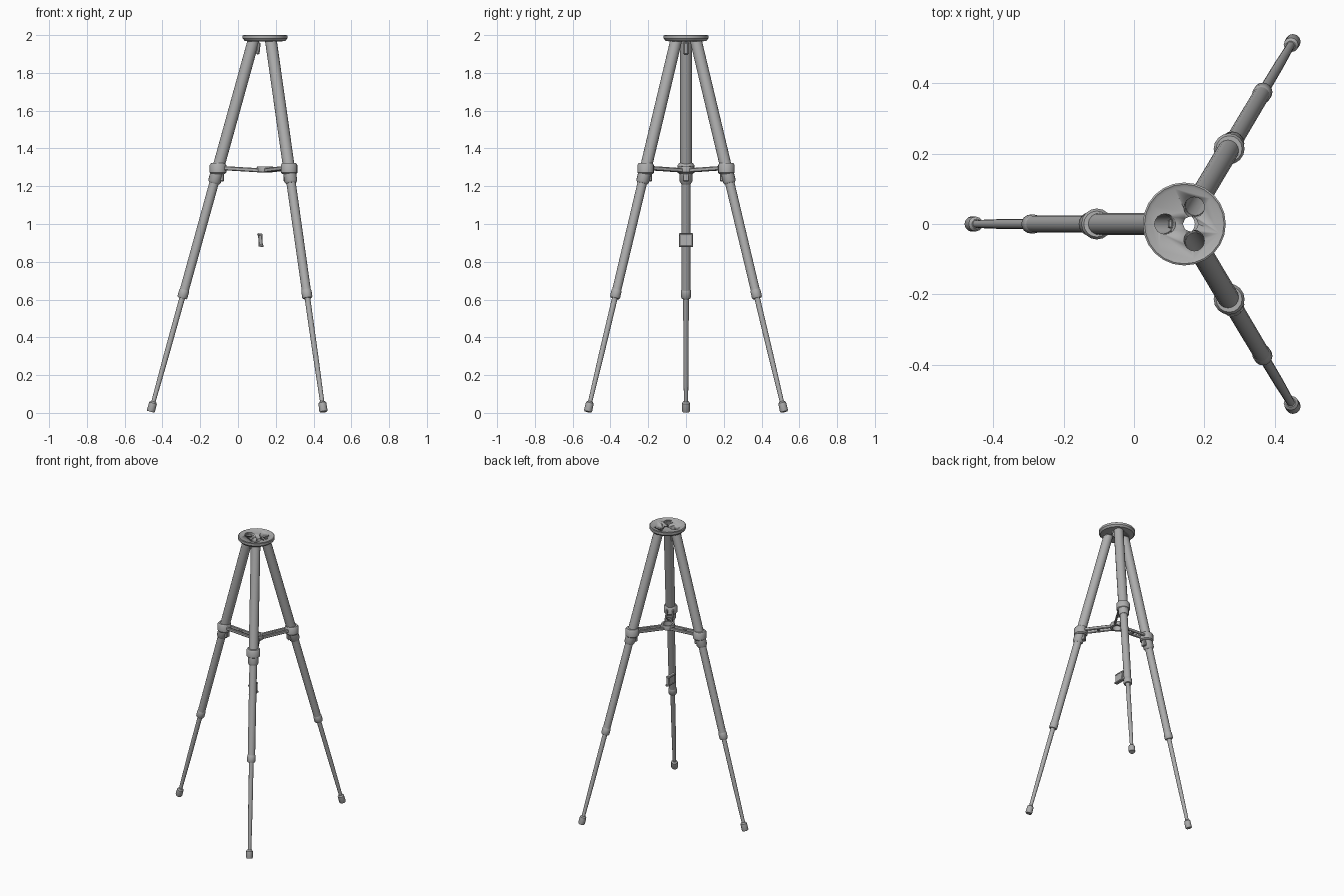
import bpy, bmesh, math
from mathutils import Matrix, Vector

if "Cube" in bpy.data.objects:
    bpy.data.objects.remove(bpy.data.objects["Cube"])

CX = 0.143                                  # hub axis
ANGLES = [math.radians(a) for a in (180, 59.2, -59.2)]

grey = bpy.data.materials.new("metal grey")
grey.diffuse_color = (0.42, 0.42, 0.42, 1)
grey.use_nodes = True
grey.node_tree.nodes["Principled BSDF"].inputs["Base Color"].default_value = grey.diffuse_color


def leg_point(z, a):
    """Point on the sloping leg axis at height z."""
    r = 0.607 - 0.277 * z
    return Vector((CX + r * math.cos(a), r * math.sin(a), z))


def finish(name, bm):
    bmesh.ops.recalc_face_normals(bm, faces=bm.faces)
    me = bpy.data.meshes.new(name)
    bm.to_mesh(me)
    bm.free()
    me.materials.append(grey)
    ob = bpy.data.objects.new(name, me)
    bpy.context.collection.objects.link(ob)
    return ob


def lathe(name, profile, place, sides=16, closed=False):
    """Spin (radius, height) rings; place(height) gives each ring centre."""
    bm = bmesh.new()
    rings = []
    for r, h in profile:
        c = place(h)
        axis = (place(h + 0.01) - place(h - 0.01)).normalized()
        rot = Vector((0, 0, 1)).rotation_difference(axis).to_matrix()
        rings.append([bm.verts.new(c + rot @ Vector((
            r * math.cos(2 * math.pi * i / sides),
            r * math.sin(2 * math.pi * i / sides), 0))) for i in range(sides)])
    for a, b in zip(rings, rings[1:] + rings[:1] if closed else rings[1:]):
        for i in range(sides):
            j = (i + 1) % sides
            bm.faces.new((a[i], a[j], b[j], b[i]))
    if not closed:
        bm.faces.new(rings[0])
        bm.faces.new(rings[-1])
    ob = finish(name, bm)
    # Rounded walls shade smoothly, rims stay sharp
    ob.data.shade_smooth()
    ob.data.set_sharp_from_angle(angle=math.radians(35))
    return ob


def bar(name, size, loc, turn=0.0, tilt=0.0, bevel=0.004):
    bm = bmesh.new()
    bmesh.ops.create_cube(bm, size=1, matrix=Matrix.Translation(loc)
                          @ Matrix.Rotation(turn, 4, 'Z') @ Matrix.Rotation(tilt, 4, 'Y')
                          @ Matrix.Diagonal((*size, 1)))
    bmesh.ops.bevel(bm, geom=bm.edges[:], offset=bevel, segments=1, affect='EDGES')
    return finish(name, bm)


def upright(x, y):
    return lambda h: Vector((x, y, h))


# Top plate: shallow dish with a bevelled underside
plate = lathe("top_plate", [(0.085, 1.966), (0.108, 1.97), (0.118, 1.982), (0.118, 1.997),
                            (0.113, 2.0), (0.104, 1.995)], upright(CX, 0), 24)


def cut(cutter):
    cutter.hide_render = True
    cutter.hide_set(True)
    mod = plate.modifiers.new(cutter.name, 'BOOLEAN')
    mod.operation = 'DIFFERENCE'
    mod.solver = 'EXACT'
    mod.object = cutter


cut(lathe("centre_hole_cutter", [(0.022, 1.9), (0.022, 2.1)], upright(CX + 0.018, 0), 8))

for n, a in enumerate(ANGLES, 1):
    def along(h, a=a):
        return leg_point(h, a)

    cut(lathe(f"leg_hole_cutter_{n}", [(0.029, 1.9), (0.029, 2.1)], along))

    # Three telescoping leg sections, the upper one hollow at the top
    lathe(f"upper_leg_{n}", [(0.031, 1.28), (0.031, 1.976), (0.028, 1.976), (0.026, 1.4)], along)
    lathe(f"middle_leg_{n}", [(0.024, 0.64), (0.025, 1.28)], along)
    lathe(f"lower_leg_{n}", [(0.011, 0.04), (0.014, 0.3), (0.015, 0.64)], along, 12)

    # Collars and foot
    lathe(f"lower_collar_{n}", [(0.023, 0.607), (0.027, 0.613), (0.027, 0.645),
                                (0.024, 0.652)], along)
    lathe(f"clamp_{n}", [(0.027, 1.215), (0.034, 1.225), (0.034, 1.275)], along)
    c = leg_point(1.293, a)
    lathe(f"upper_collar_{n}", [(0.037, 1.265), (0.044, 1.272), (0.044, 1.312),
                                (0.037, 1.322)], upright(c.x, c.y))
    lathe(f"foot_{n}", [(0.019, 0.006), (0.022, 0.012), (0.021, 0.052), (0.014, 0.06)], along, 12)

    # Locking lever on the inside of the clamp
    radial = Vector((math.cos(a), math.sin(a), 0))
    side = Vector((-math.sin(a), math.cos(a), 0))
    bar(f"clamp_lever_{n}", (0.022, 0.034, 0.05), leg_point(1.25, a) - radial * 0.032, a)

    # Openwork spreader arm: two rails rising to the collar, joined by a tie
    for s in (-1, 1):
        bar(f"spreader_rail_{n}", (0.19, 0.012, 0.022),
            Vector((CX, 0, 1.29)) + radial * 0.125 + side * s * 0.02, a, -0.06)
    bar(f"spreader_tie_{n}", (0.014, 0.04, 0.016),
        Vector((CX, 0, 1.29)) + radial * 0.13, a)

# Spreader hub ring, open in the middle
lathe("spreader_hub", [(0.03, 1.273), (0.044, 1.275), (0.046, 1.29), (0.042, 1.305),
                       (0.03, 1.305)], upright(CX, 0), closed=True)

# Hook under the plate and the hanging tag with flared ends
bar("hook", (0.02, 0.03, 0.065), (0.107, 0, 1.93), 0, 0.1, 0.006)
bar("tag", (0.022, 0.072, 0.066), (0.119, 0, 0.914), 0, -0.06)
for z, x in ((0.944, 0.116), (0.885, 0.122)):
    bar("tag_lip", (0.028, 0.076, 0.012), (x, 0, z), 0, 0.15, 0.003)
